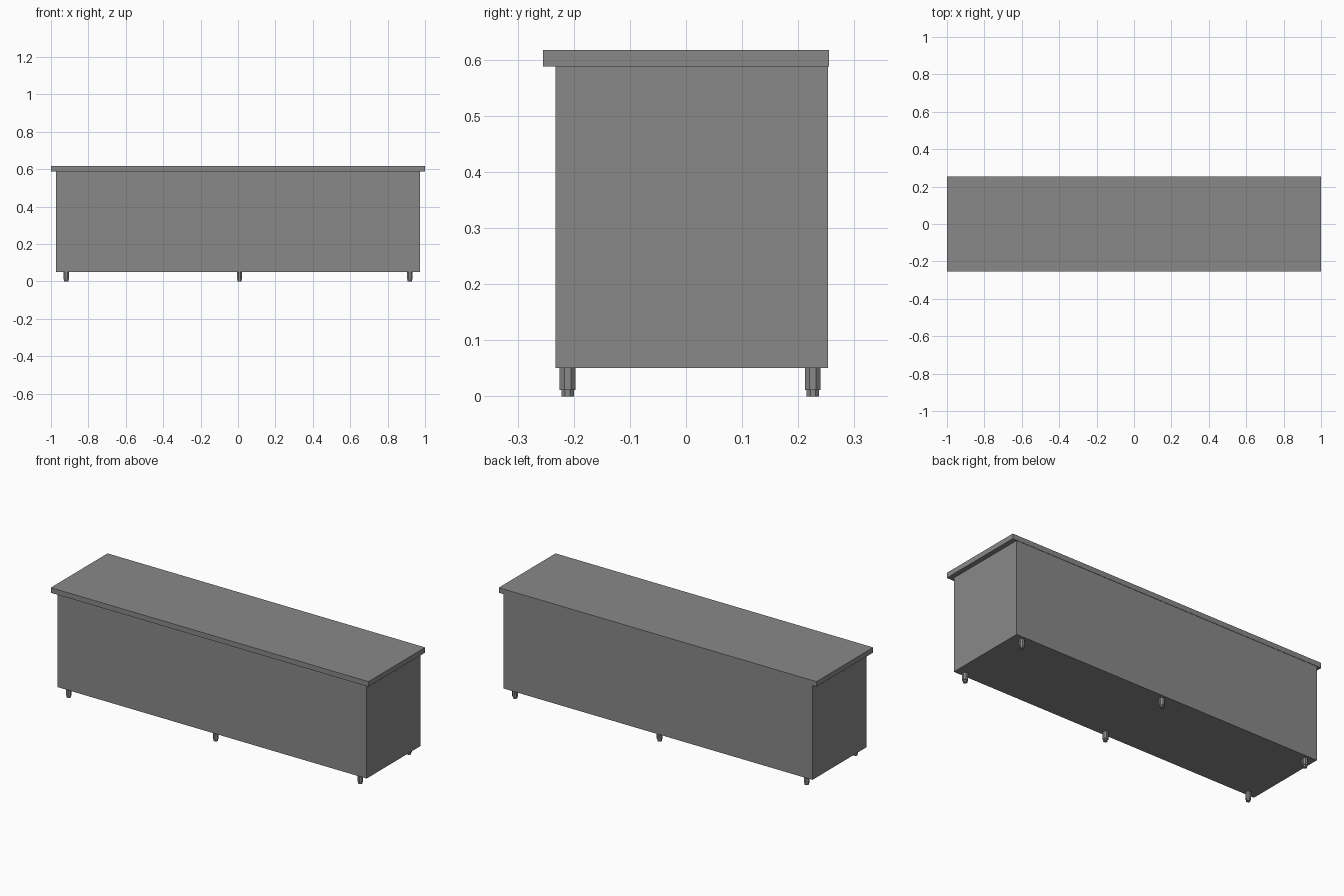
import bpy
import math

cube = bpy.data.objects.get("Cube")
if cube:
    bpy.data.objects.remove(cube, do_unlink=True)

# Single grey finish
grey = bpy.data.materials.new("grey")
grey.use_nodes = True
colour = (0.25, 0.25, 0.25, 1)
grey.diffuse_color = colour
grey.node_tree.nodes["Principled BSDF"].inputs["Base Color"].default_value = colour


def box(name, low, high):
    centre = [(a + b) / 2 for a, b in zip(low, high)]
    bpy.ops.mesh.primitive_cube_add(size=1, location=centre)
    ob = bpy.context.object
    ob.name = name
    ob.scale = [b - a for a, b in zip(low, high)]
    bpy.ops.object.transform_apply(location=False, rotation=False, scale=True)
    ob.data.materials.append(grey)


def post(name, x, y, width, bottom, top):
    # Octagonal post with flat sides facing the axes
    bpy.ops.mesh.primitive_cylinder_add(
        vertices=8, radius=width / 2 / math.cos(math.pi / 8), depth=top - bottom,
        location=(x, y, (bottom + top) / 2), rotation=(0, 0, math.pi / 8))
    ob = bpy.context.object
    ob.name = name
    ob.data.materials.append(grey)


# Cabinet body and overhanging worktop, flush at the back
box("cabinet_body", (-0.973, -0.233, 0.05), (0.973, 0.253, 0.588))
box("worktop", (-1, -0.255, 0.588), (1, 0.255, 0.617))

# Three pairs of legs, each with a narrower adjustable foot
for side, x in (("right", -0.918), ("middle", 0.008), ("left", 0.918)):
    for end, y in (("front", -0.211), ("back", 0.226)):
        post(f"{end}_{side}_leg", x, y, 0.028, 0.011, 0.05)
        post(f"{end}_{side}_foot", x, y, 0.022, 0, 0.011)
